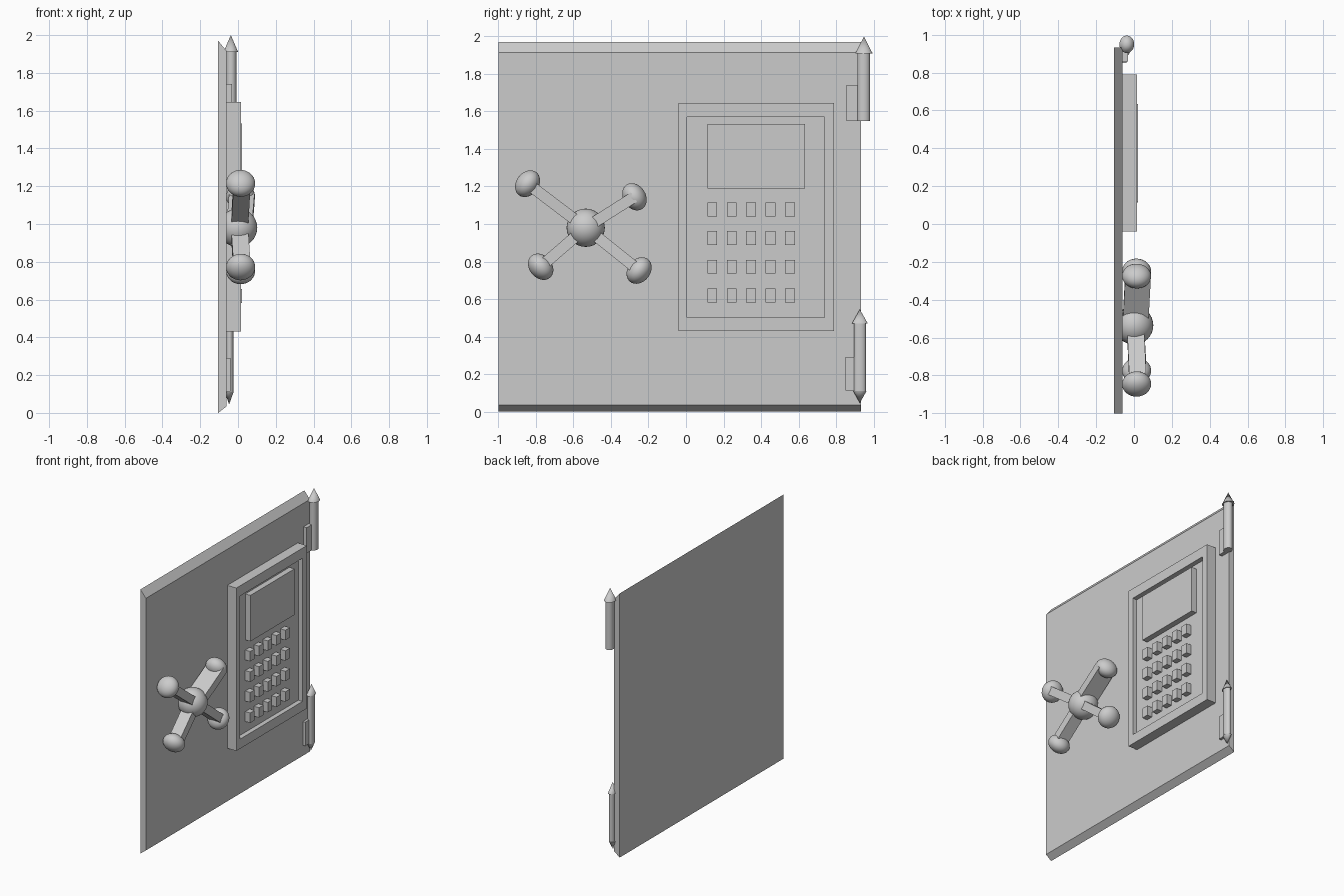
import bpy, bmesh
from mathutils import Vector, Matrix

if "Cube" in bpy.data.objects:
    bpy.data.objects.remove(bpy.data.objects["Cube"])


def finish(name, bm, smooth=False):
    bmesh.ops.recalc_face_normals(bm, faces=bm.faces)
    me = bpy.data.meshes.new(name)
    bm.to_mesh(me)
    bm.free()
    ob = bpy.data.objects.new(name, me)
    bpy.context.collection.objects.link(ob)
    if smooth:
        bpy.ops.object.select_all(action='DESELECT')
        ob.select_set(True)
        bpy.context.view_layer.objects.active = ob
        bpy.ops.object.shade_smooth_by_angle()
    return ob


def box(name, x, y, z):
    bm = bmesh.new()
    bmesh.ops.create_cube(bm, size=1)
    for v in bm.verts:
        v.co = [(a + b) / 2 + c * (b - a) for (a, b), c in zip((x, y, z), v.co)]
    return finish(name, bm)


def ball(name, centre, radii, axis=Vector((0, 0, 1))):
    # ellipsoid whose local z follows axis
    bm = bmesh.new()
    rot = axis.to_track_quat('Z', 'X').to_matrix().to_4x4()
    m = Matrix.Translation(centre) @ rot @ Matrix.Diagonal((*radii, 1))
    bmesh.ops.create_uvsphere(bm, u_segments=32, v_segments=16, radius=1, matrix=m)
    return finish(name, bm, True)


def cone(name, x, y, z0, z1, r0, r1, flat):
    bm = bmesh.new()
    m = Matrix.Translation((x, y, (z0 + z1) / 2)) @ Matrix.Diagonal((flat, 1, 1, 1))
    bmesh.ops.create_cone(bm, cap_ends=True, segments=32, radius1=r0, radius2=r1,
                          depth=z1 - z0, matrix=m)
    return finish(name, bm, True)


# Door slab, chamfered along top and bottom front edges
bm = bmesh.new()
prof = [(-0.105, 0), (-0.06, 0.035), (-0.06, 1.915), (-0.105, 1.97)]
f = bm.faces.new([bm.verts.new((x, -1, z)) for x, z in prof])
ext = bmesh.ops.extrude_face_region(bm, geom=[f])
bmesh.ops.translate(bm, vec=(0, 1.932, 0),
                    verts=[g for g in ext['geom'] if isinstance(g, bmesh.types.BMVert)])
finish("door", bm)

# Keypad housing with recessed front
bm = bmesh.new()
bmesh.ops.create_cube(bm, size=1)
for v in bm.verts:
    v.co = (-0.023 + v.co.x * 0.076, 0.375 + v.co.y * 0.83, 1.038 + v.co.z * 1.215)
front = max(bm.faces, key=lambda f: f.calc_center_median().x)
bmesh.ops.inset_region(bm, faces=[front], thickness=0.05)
for v in front.verts:
    v.co.y = 0.005 if v.co.y < 0.37 else 0.739
    v.co.z = 0.502 if v.co.z < 1 else 1.57
ext = bmesh.ops.extrude_discrete_faces(bm, faces=[front])
bmesh.ops.translate(bm, vec=(-0.035, 0, 0), verts=ext['faces'][0].verts)
finish("keypad_housing", bm)

# Screen and buttons
box("screen", (-0.03, 0.022), (0.115, 0.635), (1.19, 1.533))
for r in range(4):
    for c in range(5):
        y, z = 0.14 + c * 0.1035, 0.619 + r * 0.153
        box("button", (-0.03, 0.021), (y - 0.026, y + 0.026), (z - 0.037, z + 0.037))

# Four-spoke handle
hub = Vector((0.0, -0.535, 0.98))
ball("handle_hub", hub, (0.102, 0.102, 0.102))
spokes = [(-0.845, 1.215, 0.09), (-0.275, 1.145, 0.135),
          (-0.775, 0.772, 0.09), (-0.25, 0.752, 0.09)]
for y, z, width in spokes:
    end = Vector((0.014, y, z))
    axis = (end - hub).normalized()
    ball("handle_knob", end, (0.077, 0.077, 0.06), axis)
    bm = bmesh.new()
    bmesh.ops.create_cube(bm, size=1)
    side = axis.cross(Vector((1, 0, 0))).normalized()
    deep = side.cross(axis)
    mid = (hub + end) / 2 + Vector((0.007, 0, 0))
    length = (end - hub).length
    for v in bm.verts:
        v.co = mid + axis * v.co.x * length + side * v.co.y * 0.06 + deep * v.co.z * width
    finish("handle_spoke", bm)

# Hinges with pointed caps
cone("upper_hinge_pin", -0.036, 0.948, 1.55, 1.92, 0.034, 0.034, 0.85)
cone("upper_hinge_cap", -0.038, 0.949, 1.91, 2.0, 0.046, 0.0, 0.85)
box("upper_hinge_plate", (-0.065, -0.033), (0.857, 0.925), (1.55, 1.74))
cone("lower_hinge_pin", -0.044, 0.927, 0.11, 0.48, 0.032, 0.032, 0.65)
cone("lower_hinge_top_cap", -0.044, 0.927, 0.47, 0.545, 0.042, 0.0, 0.6)
cone("lower_hinge_bottom_cap", -0.047, 0.927, 0.045, 0.11, 0.0, 0.036, 0.65)
box("lower_hinge_plate", (-0.065, -0.04), (0.85, 0.91), (0.113, 0.29))
